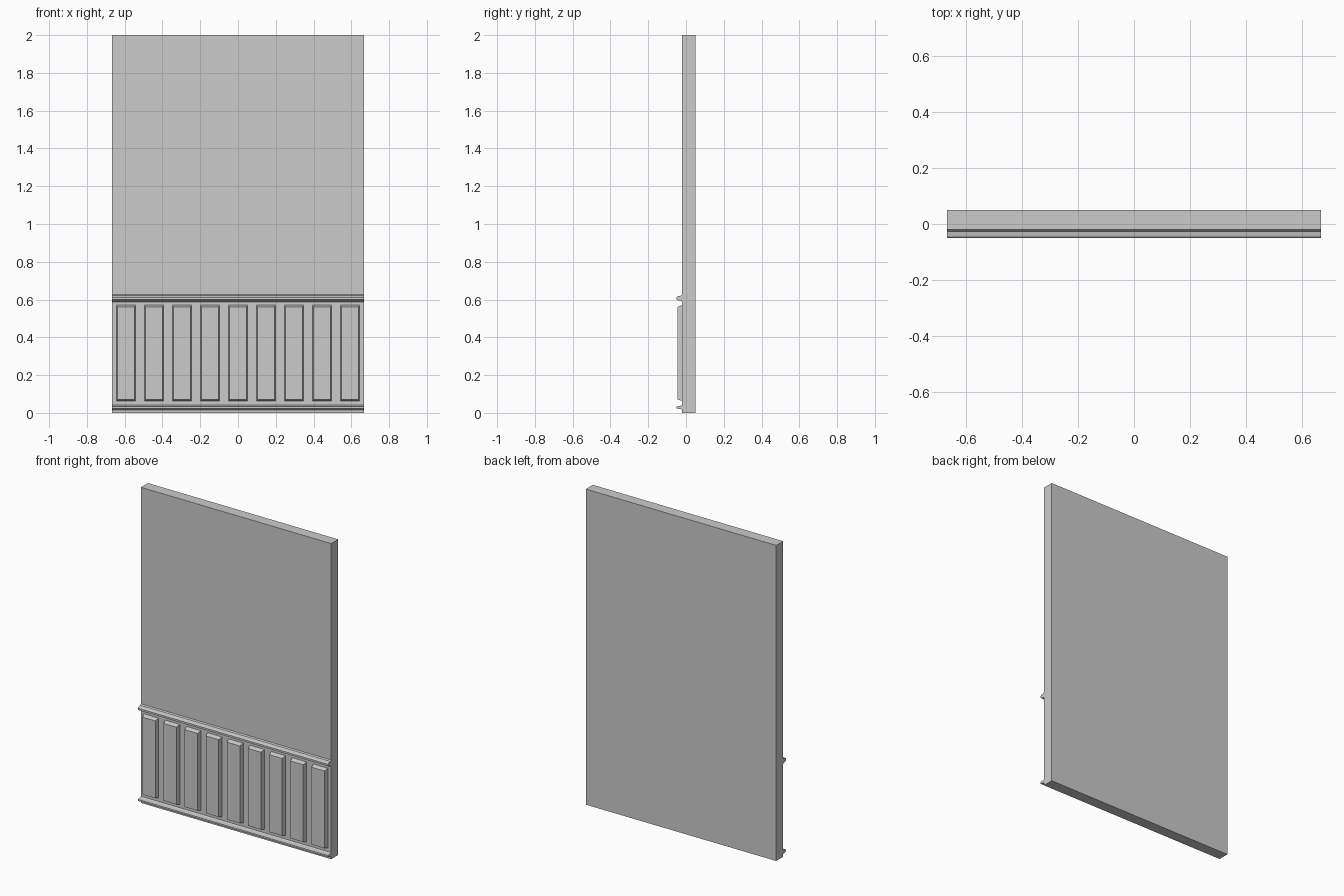
import bpy, bmesh

if "Cube" in bpy.data.objects:
    bpy.data.objects.remove(bpy.data.objects["Cube"])

HALF = 0.667      # half width of the wall
FACE = -0.02      # y of the wall's front face
COUNT = 9         # raised panels
PITCH = 2 * HALF / COUNT


def make(name, bm):
    bmesh.ops.recalc_face_normals(bm, faces=bm.faces[:])
    me = bpy.data.meshes.new(name)
    bm.to_mesh(me)
    bm.free()
    ob = bpy.data.objects.new(name, me)
    bpy.context.collection.objects.link(ob)
    return ob


def loft(name, a, b):
    """Closed solid between two matching rings of points."""
    bm = bmesh.new()
    ra = [bm.verts.new(p) for p in a]
    rb = [bm.verts.new(p) for p in b]
    bm.faces.new(ra)
    bm.faces.new(rb)
    n = len(ra)
    for i in range(n):
        j = (i + 1) % n
        bm.faces.new((ra[i], ra[j], rb[j], rb[i]))
    return make(name, bm)


def extrude_x(name, profile):
    """Run a (y, z) profile along the full wall width."""
    return loft(name, [(-HALF, y, z) for y, z in profile],
                [(HALF, y, z) for y, z in profile])


def rect(cx, y, hw, z0, z1):
    return [(cx - hw, y, z0), (cx + hw, y, z0), (cx + hw, y, z1), (cx - hw, y, z1)]


# Wall slab
extrude_x("wall", [(FACE, 0), (0.05, 0), (0.05, 2), (FACE, 2)])

# Chair rail and base rail
extrude_x("chair_rail", [(FACE, 0.628), (-0.026, 0.621), (-0.045, 0.617), (-0.05, 0.612),
                         (-0.05, 0.6), (-0.044, 0.597), (-0.027, 0.593), (FACE, 0.588)])
extrude_x("base_rail", [(FACE, 0.042), (-0.026, 0.038), (-0.045, 0.036), (-0.05, 0.034),
                        (-0.05, 0.024), (-0.044, 0.022), (-0.027, 0.02), (FACE, 0.016)])

# Raised wainscot panels with tapered edges
for i in range(COUNT):
    cx = (i - (COUNT - 1) / 2) * PITCH
    loft(f"wainscot_panel_{i + 1}",
         rect(cx, FACE, 0.051, 0.064, 0.57),
         rect(cx, -0.046, 0.045, 0.071, 0.561))
